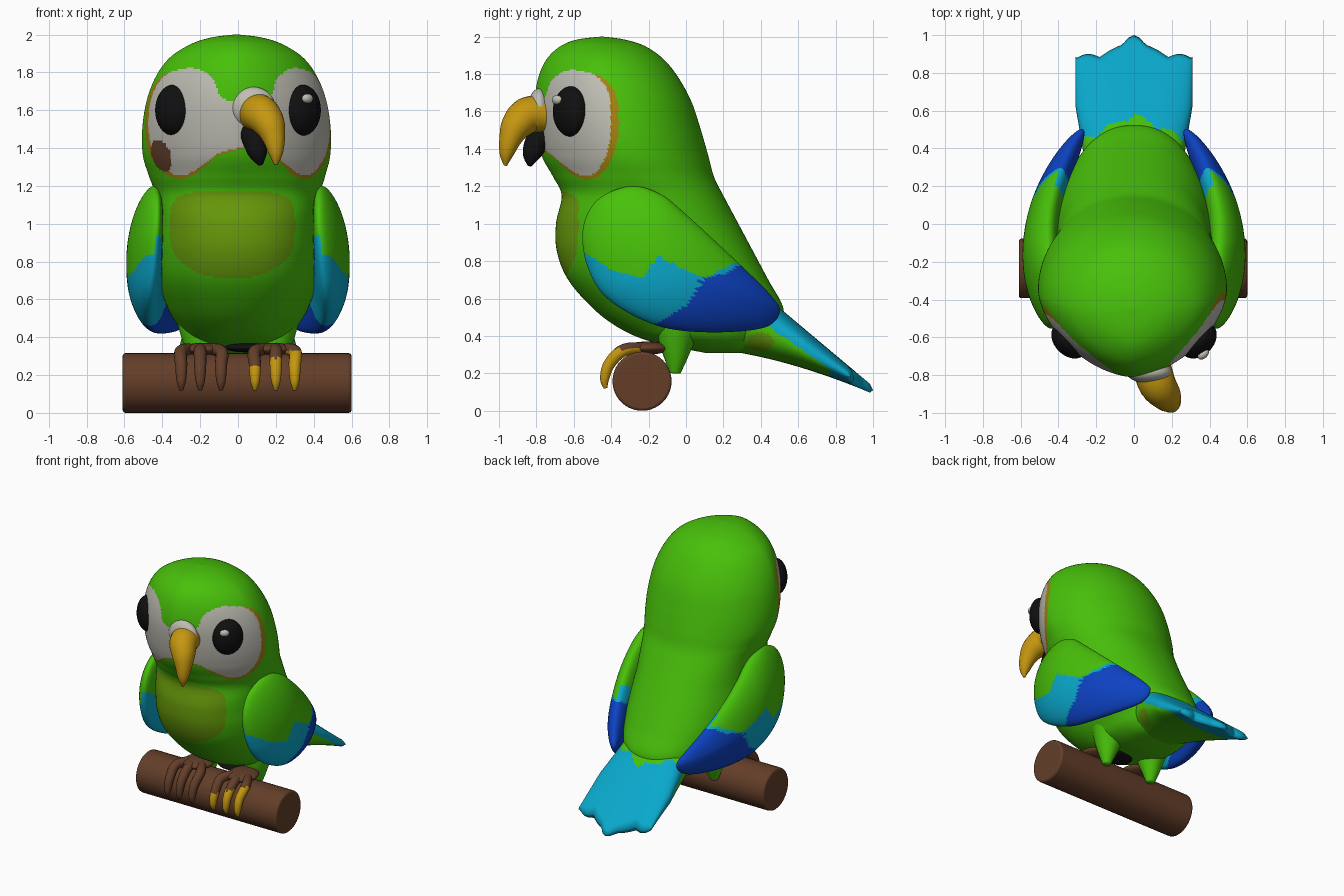
import bpy, bmesh, math
from math import sin, cos, pi, radians
from mathutils import Vector

cube = bpy.data.objects.get("Cube")
if cube:
    bpy.data.objects.remove(cube)

COLOURS = {
    "leaf_green": (0.065, 0.53, 0.003), "olive": (0.135, 0.32, 0.003),
    "cyan": (0.003, 0.39, 0.60), "royal_blue": (0.004, 0.055, 0.55),
    "off_white": (0.52, 0.51, 0.45), "black": (0.005, 0.005, 0.005),
    "gold": (0.56, 0.31, 0.005), "ochre": (0.36, 0.22, 0.006),
    "brown": (0.125, 0.048, 0.022),
}
MATS = {}
for key, rgb in COLOURS.items():
    m = bpy.data.materials.new(key)
    m.use_nodes = True
    m.diffuse_color = (*rgb, 1)
    m.roughness = 0.9
    bsdf = m.node_tree.nodes["Principled BSDF"]
    bsdf.inputs["Base Color"].default_value = (*rgb, 1)
    bsdf.inputs["Roughness"].default_value = 0.9
    MATS[key] = m


def spline(pts, steps, closed=False):
    """Catmull-Rom samples through tuples of any length."""
    n, out = len(pts), []
    pick = (lambda i: pts[i % n]) if closed else (lambda i: pts[min(max(i, 0), n - 1)])
    for i in range(n if closed else n - 1):
        for k in range(steps):
            t = k / steps
            out.append(tuple(
                b + 0.5 * t * (c - a + t * (2 * a - 5 * b + 4 * c - d + t * (3 * (b - c) + d - a)))
                for a, b, c, d in zip(pick(i - 1), pick(i), pick(i + 1), pick(i + 2))))
    return out if closed else out + [pts[-1]]


def paint(obj, rule):
    """Give each face the colour its rule returns for centre and normal."""
    slots = {}
    for f in obj.data.polygons:
        key = rule(f.center, f.normal) if callable(rule) else rule
        if key not in slots:
            slots[key] = len(slots)
            obj.data.materials.append(MATS[key])
        f.material_index = slots[key]
        f.use_smooth = True


def loft(name, rings, rule, caps=True):
    bm = bmesh.new()
    rows = [[bm.verts.new(p) for p in ring] for ring in rings]
    n = len(rows[0])
    for lo, hi in zip(rows, rows[1:]):
        for i in range(n):
            j = (i + 1) % n
            bm.faces.new((lo[i], lo[j], hi[j], hi[i]))
    if caps:
        bm.faces.new(rows[0])
        bm.faces.new(rows[-1])
    bmesh.ops.remove_doubles(bm, verts=bm.verts, dist=1e-5)
    bmesh.ops.recalc_face_normals(bm, faces=bm.faces)
    me = bpy.data.meshes.new(name)
    bm.to_mesh(me)
    bm.free()
    obj = bpy.data.objects.new(name, me)
    bpy.context.collection.objects.link(obj)
    paint(obj, rule)


def tube(name, path, rule, sides=20):
    """Round tapering tube along (x, y, z, radius) points."""
    s = spline(path, 6)
    rings = []
    for i, p in enumerate(s):
        t = (Vector(s[min(i + 1, len(s) - 1)][:3]) - Vector(s[max(i - 1, 0)][:3])).normalized()
        u = (Vector((1, 0, 0)) - t * t.x).normalized()
        v = t.cross(u)
        rings.append([Vector(p[:3]) + p[3] * (cos(a) * u + sin(a) * v)
                      for a in (2 * pi * k / sides for k in range(sides))])
    loft(name, rings, rule)


def ellipsoid(name, loc, radii, key, turn=0):
    bpy.ops.mesh.primitive_uv_sphere_add(segments=32, ring_count=20, location=loc,
                                         rotation=(0, 0, radians(turn)))
    obj = bpy.context.object
    obj.name, obj.scale = name, radii
    paint(obj, key)


def superpoint(a, e):
    c, s = cos(a), sin(a)
    return math.copysign(abs(c) ** e, c), math.copysign(abs(s) ** e, s)


def inside(x, y, poly):
    hit = False
    for (x1, y1), (x2, y2) in zip(poly, poly[1:] + poly[:1]):
        if (y1 > y) != (y2 > y) and x < (x2 - x1) * (y - y1) / (y2 - y1) + x1:
            hit = not hit
    return hit


def height_at(y, line):
    """Height of a polyline of (y, z) points."""
    for (y1, z1), (y2, z2) in zip(line, line[1:]):
        if y < y2:
            return z1 + (z2 - z1) * (y - y1) / (y2 - y1)
    return line[-1][1]


# Face mask outline: (degrees away from the beak, height)
MASK = spline([(-5, 1.62), (14, 1.66), (21, 1.77), (34, 1.82), (50, 1.81), (62, 1.77),
               (70, 1.68), (72, 1.5), (68, 1.37), (59, 1.28), (48, 1.255), (34, 1.29),
               (18, 1.37), (-5, 1.44)], 5, closed=True)
RIM = [(50 + (a - 50) * 1.3 if a > 50 else a, 1.53 + (z - 1.53) * (1.07 if z < 1.53 else 1))
       for a, z in MASK]
FRONT = 1.2  # taper of the front of the head


def is_tail_blue(c):
    return c.y > 0.58 - 0.5 * abs(c.x) + 0.015 * sin(40 * c.x)


def is_rump_spot(c):
    return c.x > 0 and ((c.y - 0.4) / 0.07) ** 2 + ((c.z - 0.37) / 0.05) ** 2 < 1


def body_colour(c, n):
    if c.z > 1.18 and c.y < -0.33:
        sx, sy = (abs(c.x) / 0.5) ** (1 / FRONT), ((-0.33 - c.y) / 0.48) ** (1 / FRONT)
        a = math.degrees(math.asin(min(1, sx ** FRONT / (sx * sx + sy * sy) ** (FRONT / 2))))
        a = math.copysign(a, c.x)
        if ((a + 57) / 10) ** 2 + ((c.z - 1.36) / 0.085) ** 2 < 1:
            return "brown"
        if inside(abs(a - 5), c.z, MASK):
            return "off_white"
        if inside(abs(a - 5), c.z, RIM):
            return "ochre"
    power = 5 if c.z > 0.94 else 2.2
    if c.y < -0.3 and abs((c.x + 0.03) / 0.33) ** power + abs((c.z - 0.94) / 0.23) ** power < 1:
        return "olive"
    if is_rump_spot(c):
        return "olive"
    return "cyan" if c.z < 0.7 and n.z > 0 and is_tail_blue(c) else "leaf_green"


# Head and body: (height, front, back, half width)
PROFILE = [(2.0, -0.46, -0.44, 0.01), (1.985, -0.58, -0.33, 0.13), (1.95, -0.67, -0.22, 0.24),
           (1.88, -0.745, -0.12, 0.35), (1.78, -0.79, -0.04, 0.425), (1.65, -0.81, 0.03, 0.475),
           (1.5, -0.8, 0.08, 0.498), (1.36, -0.77, 0.12, 0.495), (1.25, -0.71, 0.15, 0.465),
           (1.15, -0.665, 0.2, 0.435), (1.0, -0.695, 0.28, 0.425), (0.85, -0.69, 0.36, 0.43),
           (0.7, -0.63, 0.44, 0.42), (0.55, -0.5, 0.52, 0.37), (0.45, -0.37, 0.5, 0.31),
           (0.38, -0.22, 0.45, 0.26), (0.33, 0.0, 0.4, 0.17), (0.31, 0.1, 0.3, 0.05)]
rings = []
for z, front, back, hw in spline(PROFILE, 12):
    head = min(1, max(0, (z - 1.05) / 0.35))
    head = head * head * (3 - 2 * head)
    ring = []
    for k in range(224):
        a = 2 * pi * k / 224
        full = FRONT if sin(a) < 0 else 1.0
        cx, cy = superpoint(a, 0.9 + (full - 0.9) * head)
        ring.append((hw * cx - 0.008 * head, (front + back) / 2 + (back - front) / 2 * cy, z))
    rings.append(ring)
loft("head_and_body", rings, body_colour)
ellipsoid("black_underbelly_patch", (0.05, -0.13, 0.345), (0.12, 0.09, 0.025), "black")


# Fanned tail with a scalloped tip
def tail_colour(c, n):
    if is_rump_spot(c):
        return "olive"
    upper = c.z > 0.76 - 0.7 * c.y or c.y > 0.77
    return "cyan" if is_tail_blue(c) and upper else "leaf_green"


rings = []
for i in range(49):
    t = i / 48
    ring = []
    for k in range(128):
        cx, cz = superpoint(2 * pi * k / 128, 0.8)
        x = (0.24 + 0.07 * min(1, 1.6 * t)) * cx
        tip = 0.88 + 0.02 * abs(cos(26 * x)) + 0.1 * math.exp(-(x / 0.1) ** 2)
        y = 0.2 + t * (tip - 0.2)
        top, low = 0.97 - 0.84 * y, 0.34 - 0.25 * y ** 1.7
        h = (top - low) / 2 * (cz if i < 48 else 0)
        ring.append((x, y, (top + low) / 2 + h))
    rings.append(ring)
loft("tail", rings, tail_colour, caps=False)

# Wings: domed shells from one side outline (y, z)
GREEN_EDGE = [(-0.6, 0.86), (-0.5, 0.82), (-0.4, 0.75), (-0.23, 0.71), (-0.15, 0.83),
              (0.0, 0.75), (0.1, 0.71), (0.2, 0.76), (0.32, 0.82)]
BLUE_EDGE = [(-0.6, 0.2), (-0.17, 0.46), (0.0, 0.56), (0.05, 0.64), (0.09, 0.71),
             (0.2, 0.73), (0.32, 0.8)]


def wing_colour(c, n):
    if c.z < height_at(c.y, BLUE_EDGE):
        return "royal_blue"
    lift = 0.1 if n.x * c.x < 0 else 0
    return "cyan" if c.z < height_at(c.y, GREEN_EDGE) + lift else "leaf_green"


OUTLINE = spline([(-0.3, 1.2), (-0.47, 1.13), (-0.55, 0.98), (-0.53, 0.78), (-0.42, 0.6),
                  (-0.17, 0.46), (0.1, 0.42), (0.4, 0.44), (0.5, 0.52), (0.46, 0.61),
                  (0.28, 0.79), (0.0, 1.05), (-0.14, 1.16)], 14, closed=True)
for side, name in ((1, "left_wing"), (-1, "right_wing")):
    rings = []
    for i in range(49):
        a = (i / 48 - 0.5) * pi * 0.99
        ring = []
        for oy, oz in OUTLINE:
            y, z = -0.1 + (oy + 0.1) * cos(a), 0.77 + (oz - 0.77) * cos(a)
            mid = (0.492 - 0.41 * (y + 0.2) ** 2 - 0.3 * max(0, z - 0.8) ** 2
                   - 0.4 * max(0, 0.72 - z) ** 2)
            ring.append((side * (mid + 0.1 * sin(a)), y, z))
        rings.append(ring)
    loft(name, rings, wing_colour)

# Eyes, turned outwards
for side, name in ((1, "left_eye"), (-1, "right_eye")):
    ellipsoid(name, (side * 0.342, -0.616, 1.6), (0.11, 0.08, 0.134), "black", side * 45)
ellipsoid("eye_highlight", (0.367, -0.69, 1.662), (0.034, 0.022, 0.025), "off_white", 40)

# Beak, turned a little to the left
ellipsoid("cere", (0.08, -0.785, 1.615), (0.118, 0.06, 0.108), "off_white")
tube("upper_beak", [(0.085, -0.72, 1.58, 0.1), (0.12, -0.84, 1.58, 0.1),
                    (0.165, -0.905, 1.525, 0.084), (0.19, -0.94, 1.45, 0.06),
                    (0.2, -0.96, 1.37, 0.037), (0.2, -0.965, 1.31, 0.008)], "gold", 28)
tube("lower_beak", [(0.07, -0.74, 1.5, 0.07), (0.085, -0.79, 1.45, 0.065),
                    (0.105, -0.825, 1.37, 0.05), (0.12, -0.835, 1.31, 0.012)], "black")


# Legs, feet and toes
def toe_colour(c, n):
    line = 0.25 if c.x < 0.15 else 0.29 if c.x < 0.25 else 0.33
    return "gold" if c.x > 0 and c.z < line else "brown"


for side, name in ((1, "left"), (-1, "right")):
    tube(name + "_leg", [(side * 0.19, -0.03, 0.5, 0.14), (side * 0.195, -0.05, 0.38, 0.1),
                         (side * 0.2, -0.055, 0.28, 0.062), (side * 0.2, -0.06, 0.2, 0.03)],
         "leaf_green")
    ellipsoid(name + "_foot", (side * 0.19, -0.21, 0.335), (0.11, 0.12, 0.035), "brown")
    for k, x in enumerate((0.09, 0.2, 0.3)):
        tube(f"{name}_toe_{k + 1}",
             [(side * (0.14 + x * 0.3), -0.2, 0.335, 0.03), (side * x, -0.33, 0.325, 0.034),
              (side * x, -0.41, 0.25, 0.032), (side * x, -0.435, 0.17, 0.025),
              (side * x, -0.43, 0.12, 0.01)], toe_colour, 14)

# Perch
bpy.ops.mesh.primitive_cylinder_add(vertices=40, radius=0.158, depth=1.21,
                                    location=(-0.005, -0.235, 0.158), rotation=(0, radians(90), 0))
perch = bpy.context.object
perch.name = "perch"
paint(perch, "brown")
bevel = perch.modifiers.new("rounded_rim", "BEVEL")
bevel.width, bevel.segments, bevel.limit_method = 0.015, 3, "ANGLE"
bpy.ops.object.shade_smooth_by_angle(angle=radians(40))
